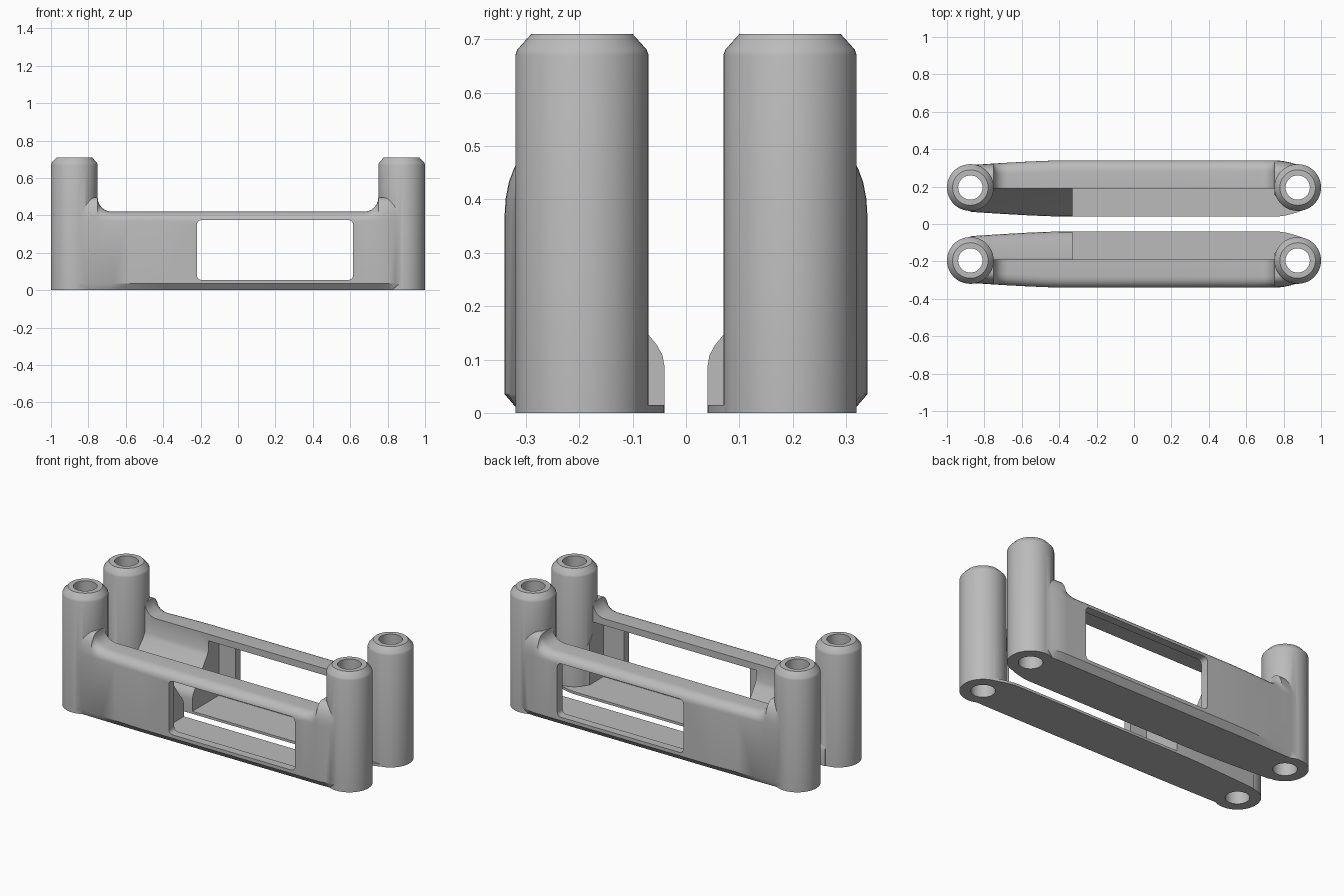
import bpy, bmesh, math

cube = bpy.data.objects.get("Cube")
if cube:
    bpy.data.objects.remove(cube, do_unlink=True)

grey = bpy.data.materials.new("plain grey")
grey.use_nodes = True
grey.diffuse_color = (0.5, 0.5, 0.5, 1)
grey.node_tree.nodes["Principled BSDF"].inputs["Base Color"].default_value = (0.5, 0.5, 0.5, 1)

POST_X, POST_Y, POST_R = 0.875, -0.195, 0.125


def loft(name, sections):
    """Solid skinned through closed rings with equal point counts."""
    bm = bmesh.new()
    rings = [[bm.verts.new(p) for p in s] for s in sections]
    n = len(rings[0])
    for a, b in zip(rings, rings[1:]):
        for i in range(n):
            j = (i + 1) % n
            bm.faces.new((a[i], a[j], b[j], b[i]))
    bm.faces.new(rings[0][::-1])
    bm.faces.new(rings[-1])
    bmesh.ops.recalc_face_normals(bm, faces=bm.faces)
    mesh = bpy.data.meshes.new(name)
    bm.to_mesh(mesh)
    bm.free()
    mesh.materials.append(grey)
    ob = bpy.data.objects.new(name, mesh)
    bpy.context.collection.objects.link(ob)
    return ob


def circle(x, y, z, r, n=48):
    return [(x + r * math.cos(math.tau * i / n), y + r * math.sin(math.tau * i / n), z)
            for i in range(n)]


def combine(target, tool, operation):
    mod = target.modifiers.new("combine", 'BOOLEAN')
    mod.operation, mod.object, mod.solver = operation, tool, 'EXACT'
    bpy.context.view_layer.objects.active = target
    bpy.ops.object.modifier_apply(modifier=mod.name)
    bpy.data.objects.remove(tool, do_unlink=True)


def half_width(x):
    """Plan outline: slow taper to one end, round shoulder to the other."""
    if x < -0.4:
        return 0.15 - 0.025 * ((-0.4 - x) / 0.475) ** 1.3
    if x > 0.76:
        return 0.15 - 0.055 * ((x - 0.76) / 0.19) ** 1.7
    return 0.15


def top_height(x):
    """Rail top with a quarter-round rise into each post."""
    t = min(max(abs(x) - 0.675, 0), 0.075)
    return 0.42 + 0.075 - math.sqrt(0.075 ** 2 - t ** 2)


def wall_section(x):
    w, h = half_width(x), top_height(x)
    outer, inner = -0.19 - w, -0.19 + w
    k = inner + 0.04
    chamfer = 0.03 * max(0, (w - 0.11) / 0.04)
    pts = [(outer + chamfer, 0), (outer, 0.035)]
    for i in range(7):
        a = math.pi / 2 * i / 6
        pts.append((outer + 0.06 * (1 - math.cos(a)), 0.37 + (h - 0.37) * math.sin(a)))
    pts += [(-0.19, h), (-0.19, 0.32), (-0.178, 0.295), (-0.075 + k, 0.152),
            (-0.055 + k, 0.128), (-0.044 + k, 0.108), (inner, 0.085), (inner, 0)]
    return [(x, y, z) for y, z in pts]


# Wall with its rail and sloped inner side
rise = [0.675 + 0.075 * math.sin(math.pi / 2 * i / 6) for i in range(7)]
stations = [-POST_X, -0.81] + [-x for x in reversed(rise)]
stations += [-0.58, -0.48, -0.4, 0.2] + rise + [0.78, 0.81, 0.84, 0.87, 0.9, 0.925, 0.95]
bracket = loft("front_bracket", [wall_section(x) for x in stations])

# Open inner side, leaving a thin floor
plan = [(-0.33, -0.19), (0.69, -0.19), (0.715, -0.186), (0.735, -0.175), (0.75, -0.158),
        (0.77, -0.135), (0.81, -0.095), (0.875, -0.085), (1.1, -0.085), (1.1, 0), (-0.33, 0)]
combine(bracket, loft("opening_cutter", [[(x, y, z) for x, y in plan] for z in (0.015, 0.8)]),
        'DIFFERENCE')

# Pocket under the rail
plan = [(-0.33, -0.29), (0.75, -0.29), (0.75, -0.12), (-0.33, -0.12)]
combine(bracket, loft("pocket_cutter", [[(x, y, z) for x, y in plan] for z in (0.015, 0.38)]),
        'DIFFERENCE')

# Window with rounded corners
outline = []
for cx, cz, start in ((0.59, 0.35, 0), (-0.195, 0.35, 90), (-0.195, 0.08, 180), (0.59, 0.08, 270)):
    for i in range(6):
        a = math.radians(start + 18 * i)
        outline.append((cx + 0.025 * math.cos(a), cz + 0.025 * math.sin(a)))
combine(bracket, loft("window_cutter", [[(x, y, z) for x, z in outline] for y in (-0.5, -0.25)]),
        'DIFFERENCE')

# Posts with rounded rims
profile = [(0, 1), (0.67, 1), (0.681, 0.97), (0.71, 0.76)]
for x in (-POST_X, POST_X):
    combine(bracket, loft("post", [circle(x, POST_Y, z, POST_R * s) for z, s in profile]), 'UNION')

# Through holes
for x in (-POST_X, POST_X):
    combine(bracket, loft("hole_cutter", [circle(x, POST_Y, z, 0.065, 40) for z in (-0.1, 0.9)]),
            'DIFFERENCE')

# Mirrored partner
mesh = bracket.data.copy()
bm = bmesh.new()
bm.from_mesh(mesh)
for v in bm.verts:
    v.co.y = -v.co.y
bmesh.ops.reverse_faces(bm, faces=bm.faces)
bm.to_mesh(mesh)
bm.free()
partner = bpy.data.objects.new("back_bracket", mesh)
bpy.context.collection.objects.link(partner)

for ob in (bracket, partner):
    bpy.ops.object.select_all(action='DESELECT')
    ob.select_set(True)
    bpy.context.view_layer.objects.active = ob
    bpy.ops.object.shade_smooth_by_angle(angle=math.radians(32))
